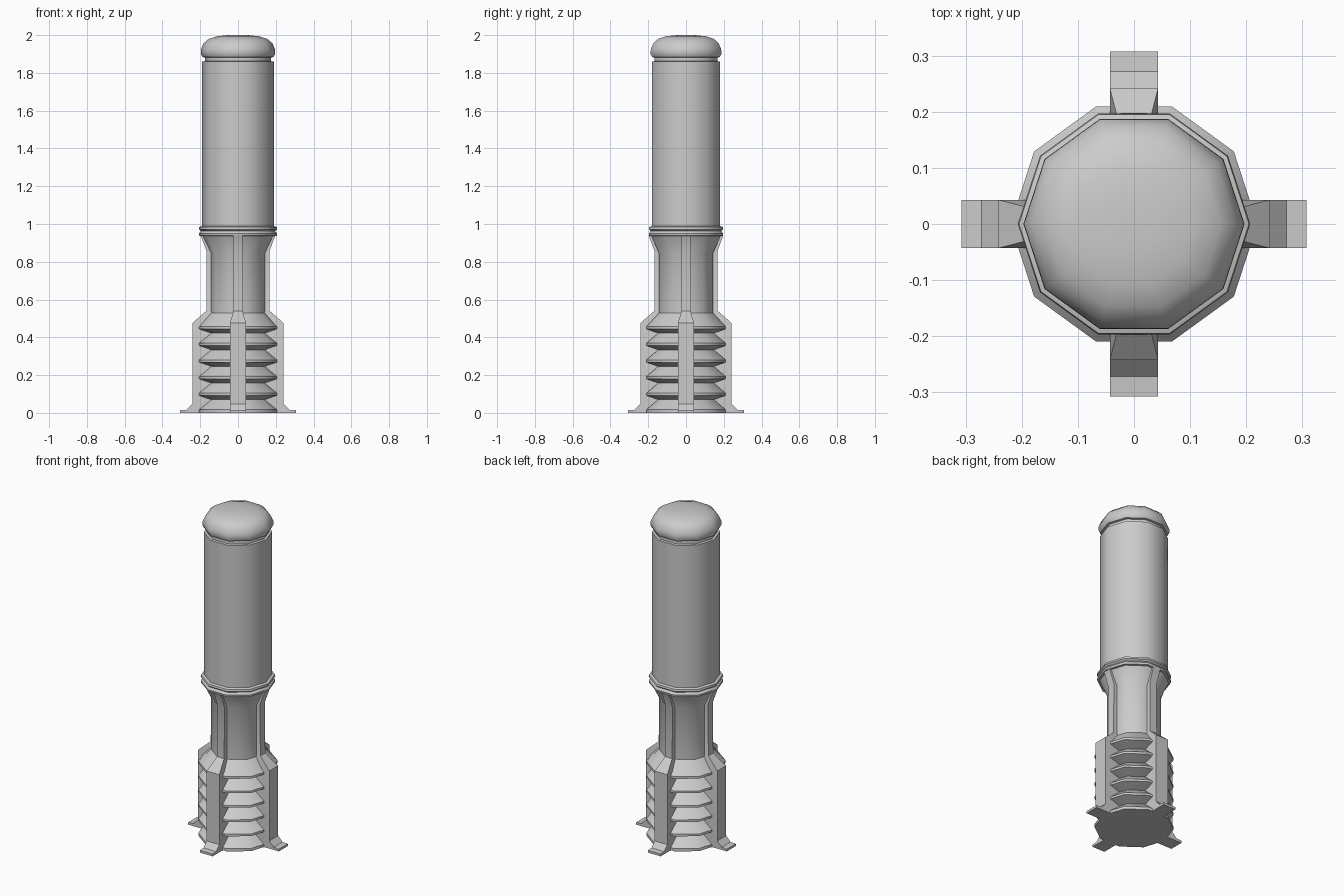
import bpy, bmesh, math

if "Cube" in bpy.data.objects:
    bpy.data.objects.remove(bpy.data.objects["Cube"])

SIDES = 10


def finish(name, bm, angle=40):
    bmesh.ops.recalc_face_normals(bm, faces=bm.faces)
    me = bpy.data.meshes.new(name)
    bm.to_mesh(me)
    bm.free()
    ob = bpy.data.objects.new(name, me)
    bpy.context.collection.objects.link(ob)
    bpy.ops.object.select_all(action='DESELECT')
    ob.select_set(True)
    bpy.context.view_layer.objects.active = ob
    bpy.ops.object.shade_smooth_by_angle(angle=math.radians(angle))
    return ob


def loft(name, sections, angle=40):
    """Skin a stack of equal-length point rings and cap both ends."""
    bm = bmesh.new()
    rings = [[bm.verts.new(p) for p in s] for s in sections]
    n = len(rings[0])
    for a, b in zip(rings, rings[1:]):
        for i in range(n):
            j = (i + 1) % n
            bm.faces.new((a[i], a[j], b[j], b[i]))
    bm.faces.new(rings[0][::-1])
    bm.faces.new(rings[-1])
    return finish(name, bm, angle)


def turned(name, profile, angle=40):
    """Ten-sided turned part from (radius, height) points."""
    step = 2 * math.pi / SIDES
    return loft(name, [[(r * math.cos(i * step), r * math.sin(i * step), z)
                        for i in range(SIDES)] for r, z in profile], angle)


# finned base: stacked saw-tooth cooling fins
fins = [(0.22, 0.0)]
for k in range(6):
    z = 0.012 + k * 0.088
    if k:
        fins += [(0.155, z - 0.03), (0.22, z - 0.008)]
    fins += [(0.22, z + 0.005)]
fins += [(0.15, 0.53)]
turned("finned_base", fins)

# narrow neck flaring out below the collar
turned("neck", [(0.15, 0.50), (0.15, 0.845), (0.195, 0.94)])

# double-ridged collar
turned("collar", [(0.19, 0.935), (0.205, 0.938), (0.207, 0.95), (0.196, 0.963),
                  (0.207, 0.972), (0.205, 0.984), (0.188, 0.99)])

# main tube and the recessed gap under the cap
turned("tube", [(0.19, 0.98), (0.19, 1.86), (0.176, 1.862)])
turned("cap_gap", [(0.176, 1.85), (0.176, 1.89)])

# domed cap
turned("cap", [(0.172, 1.88), (0.188, 1.884), (0.197, 1.90), (0.196, 1.925),
               (0.182, 1.957), (0.155, 1.98), (0.11, 1.994), (0.05, 2.0)], 45)

# four legs: splayed foot, thick lower leg, slim rib up to the collar
# (height, outer reach, half width)
leg = [(0.0, 0.307, 0.043), (0.014, 0.307, 0.043), (0.016, 0.272, 0.043),
       (0.047, 0.242, 0.043), (0.475, 0.242, 0.043), (0.54, 0.168, 0.024),
       (0.855, 0.166, 0.024), (0.94, 0.198, 0.024)]
for k, side in enumerate(("right", "back", "left", "front")):
    ob = loft("leg_" + side, [[(0.08, -w, z), (x, -w, z), (x, w, z), (0.08, w, z)]
                              for z, x, w in leg], 30)
    ob.rotation_euler.z = k * math.pi / 2
